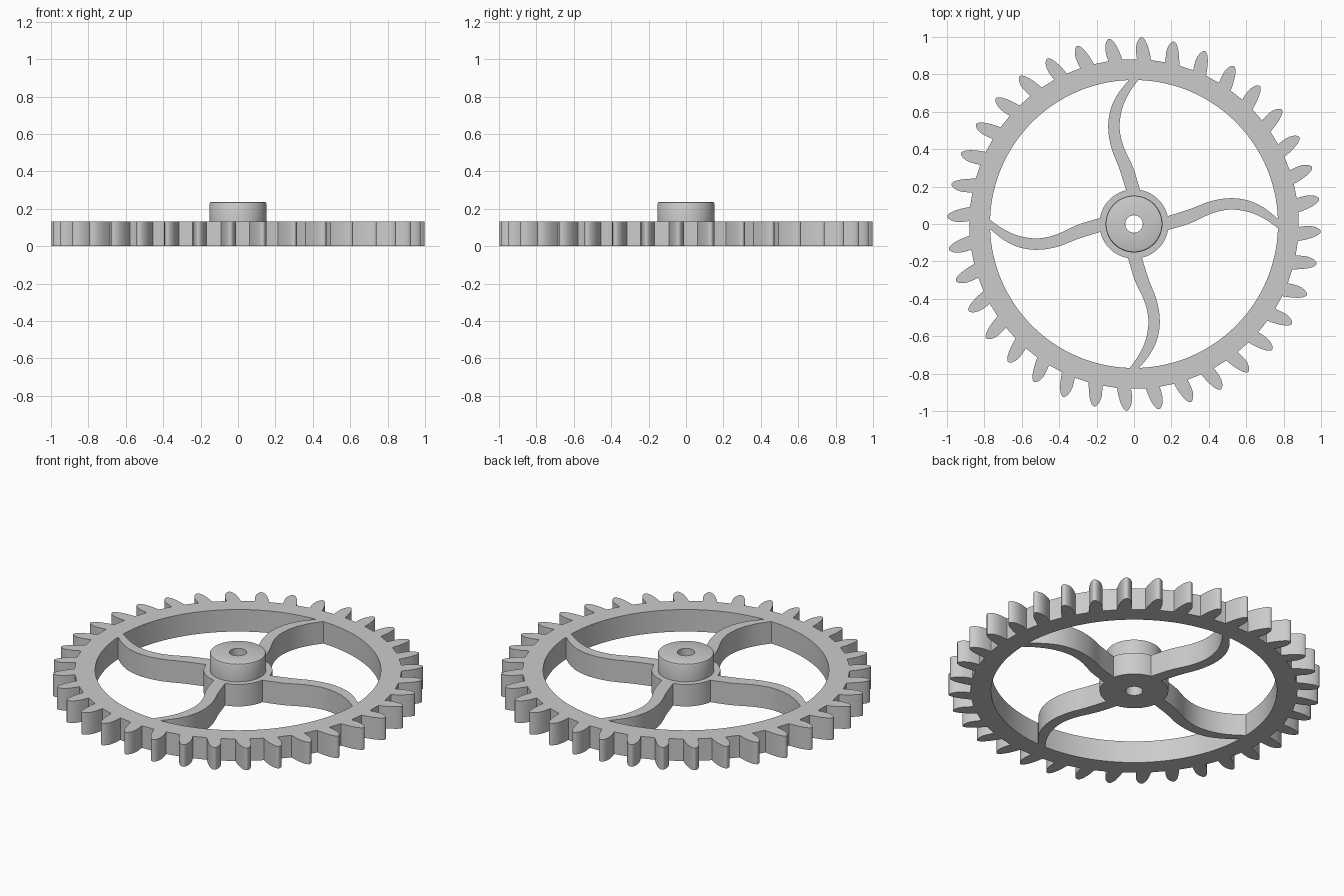
import bpy, bmesh, math
from mathutils import Vector, Matrix

TEETH, SPOKES = 36, 4
ROOT_R, RIM_R, HUB_R, BORE_R, COLLAR_R = 0.88, 0.77, 0.185, 0.047, 0.152
PLATE_H, TOP_H = 0.131, 0.237

cube = bpy.data.objects.get("Cube")
if cube:
    bpy.data.objects.remove(cube, do_unlink=True)

metal = bpy.data.materials.new("grey metal")
metal.use_nodes = True
metal.diffuse_color = (0.6, 0.6, 0.6, 1)
metal.node_tree.nodes["Principled BSDF"].inputs["Base Color"].default_value = (0.6, 0.6, 0.6, 1)


def smooth_path(points, steps):
    """Catmull-Rom curve through the points."""
    p = [Vector(q) for q in points]
    p = [2 * p[0] - p[1]] + p + [2 * p[-1] - p[-2]]
    out = []
    for a, b, c, d in zip(p, p[1:], p[2:], p[3:]):
        for i in range(steps):
            t = i / steps
            out.append(0.5 * (2 * b + (c - a) * t + (2 * a - 5 * b + 4 * c - d) * t * t
                              + (3 * b - a - 3 * c + d) * t ** 3))
    return out + [p[-2]]


def arc(radius, start, end, steps):
    return [Vector((radius * math.cos(a), radius * math.sin(a)))
            for a in (start + (end - start) * i / steps for i in range(steps + 1))]


def turned(points, angle):
    return [Matrix.Rotation(angle, 2) @ p for p in points]


def angle_of(p):
    return math.atan2(p.y, p.x)


def finish(obj):
    obj.data.materials.append(metal)
    bpy.ops.object.select_all(action='DESELECT')
    obj.select_set(True)
    bpy.context.view_layer.objects.active = obj
    bpy.ops.object.shade_smooth_by_angle(angle=math.radians(32))


# Toothed outline: one slightly leaning tooth and one root arc, repeated
tooth = smooth_path([(0.877, -0.091), (0.91, -0.085), (0.95, -0.074), (0.98, -0.061),
                     (0.997, -0.046), (0.995, -0.032), (0.975, -0.018), (0.945, -0.011),
                     (0.91, -0.012), (0.881, -0.016)], 3)
pitch = math.tau / TEETH
root = arc(ROOT_R, angle_of(tooth[-1]), angle_of(tooth[0]) + pitch, 4)[1:-1]
outline = []
for i in range(TEETH):
    outline += turned(tooth + root, i * pitch)

# Window between two S-shaped spokes
upper = smooth_path([(0.18, 0.042), (0.3, 0.08), (0.41, 0.122), (0.52, 0.138),
                     (0.62, 0.123), (0.7, 0.083), (0.7695, 0.028)], 6)
lower = smooth_path([(0.182, -0.032), (0.3, 0.004), (0.42, 0.058), (0.52, 0.077),
                     (0.62, 0.062), (0.7, 0.026), (0.7697, -0.022)], 6)
quarter = math.tau / SPOKES
rim_arc = arc(RIM_R, angle_of(upper[-1]), angle_of(lower[-1]) + quarter, 32)
hub_arc = arc(HUB_R, angle_of(lower[0]) + quarter, angle_of(upper[0]), 14)
window = upper[:-1] + rim_arc + turned(lower, quarter)[-2:0:-1] + hub_arc[:-1]

# Flat plate: rim, teeth, spokes and hub cut from one profile
loops = [outline, arc(BORE_R, 0, math.tau, 48)[:-1]]
loops += [turned(window, i * quarter) for i in range(SPOKES)]
curve = bpy.data.curves.new("wheel_profile", 'CURVE')
curve.dimensions = '2D'
curve.fill_mode = 'BOTH'
curve.extrude = PLATE_H / 2
for loop in loops:
    spline = curve.splines.new('POLY')
    spline.points.add(len(loop) - 1)
    for point, co in zip(spline.points, loop):
        point.co = (co.x, co.y, 0, 1)
    spline.use_cyclic_u = True
profile = bpy.data.objects.new("wheel_profile", curve)
bpy.context.collection.objects.link(profile)
bpy.context.view_layer.update()
mesh = bpy.data.meshes.new_from_object(
    profile.evaluated_get(bpy.context.evaluated_depsgraph_get()))
bpy.data.objects.remove(profile, do_unlink=True)
mesh.materials.clear()

bm = bmesh.new()
bm.from_mesh(mesh)
bmesh.ops.remove_doubles(bm, verts=bm.verts, dist=1e-5)
bmesh.ops.recalc_face_normals(bm, faces=bm.faces)
bmesh.ops.translate(bm, verts=bm.verts, vec=(0, 0, PLATE_H / 2))
bm.to_mesh(mesh)
bm.free()
wheel = bpy.data.objects.new("gear_wheel", mesh)
bpy.context.collection.objects.link(wheel)
finish(wheel)

# Raised collar with a rounded top edge and a bore
bm = bmesh.new()
section = [(COLLAR_R, PLATE_H), (COLLAR_R, TOP_H - 0.01), (COLLAR_R - 0.003, TOP_H - 0.003),
           (COLLAR_R - 0.01, TOP_H), (BORE_R, TOP_H), (BORE_R, PLATE_H)]
verts = [bm.verts.new((r, 0, z)) for r, z in section]
edges = [bm.edges.new(pair) for pair in zip(verts, verts[1:])]
bmesh.ops.spin(bm, geom=verts + edges, cent=(0, 0, 0), axis=(0, 0, 1),
               angle=math.tau, steps=64, use_merge=True)
bmesh.ops.remove_doubles(bm, verts=bm.verts, dist=1e-5)
bmesh.ops.recalc_face_normals(bm, faces=bm.faces)
if max(bm.faces, key=lambda f: f.calc_center_median().z).normal.z < 0:
    bmesh.ops.reverse_faces(bm, faces=bm.faces)
mesh = bpy.data.meshes.new("hub_collar")
bm.to_mesh(mesh)
bm.free()
collar = bpy.data.objects.new("hub_collar", mesh)
bpy.context.collection.objects.link(collar)
finish(collar)
